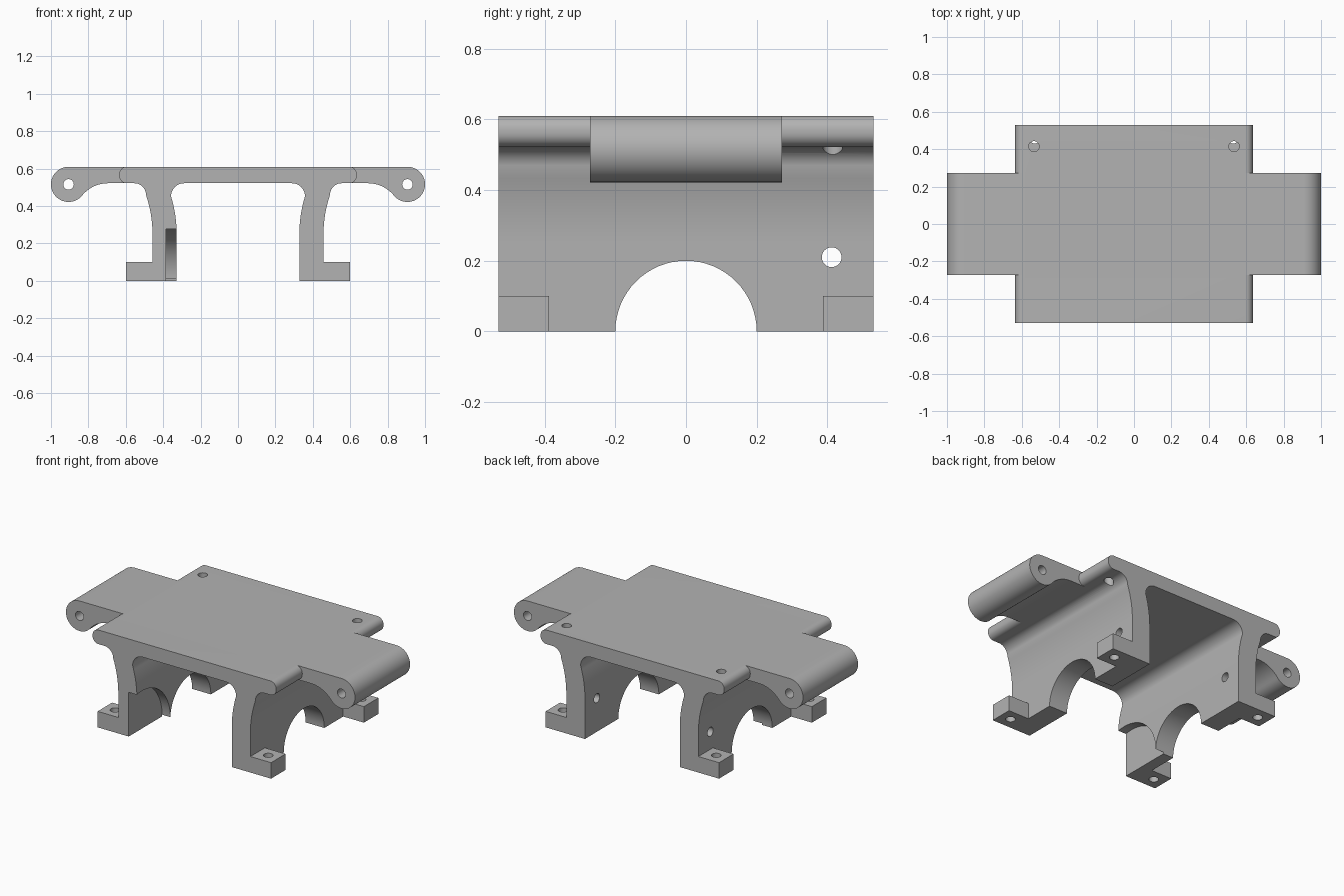
import bpy
import bmesh
from math import pi, sin, cos, sqrt, atan2, radians
from mathutils import Matrix

if "Cube" in bpy.data.objects:
    bpy.data.objects.remove(bpy.data.objects["Cube"], do_unlink=True)

TOP, UNDER = 0.61, 0.522          # deck surfaces
HALF_DEPTH, WING_DEPTH = 0.53, 0.272
HOLE = 0.028

grey = bpy.data.materials.new("plain grey")
grey.use_nodes = True
colour = (0.45, 0.45, 0.45, 1)
grey.diffuse_color = colour
grey.node_tree.nodes["Principled BSDF"].inputs["Base Color"].default_value = colour


def finish(name, bm):
    bmesh.ops.recalc_face_normals(bm, faces=bm.faces)
    mesh = bpy.data.meshes.new(name)
    bm.to_mesh(mesh)
    bm.free()
    mesh.materials.append(grey)
    obj = bpy.data.objects.new(name, mesh)
    bpy.context.collection.objects.link(obj)
    return obj


def extrude_profile(name, points, half_depth):
    """Extrude an XZ outline symmetrically along y."""
    bm = bmesh.new()
    face = bm.faces.new([bm.verts.new((x, -half_depth, z)) for x, z in points])
    new = bmesh.ops.extrude_face_region(bm, geom=[face])["geom"]
    verts = [v for v in new if isinstance(v, bmesh.types.BMVert)]
    bmesh.ops.translate(bm, verts=verts, vec=(0, 2 * half_depth, 0))
    return finish(name, bm)


def box(name, low, high):
    bm = bmesh.new()
    bmesh.ops.create_cube(bm, size=1)
    for v in bm.verts:
        v.co = [l + (c + 0.5) * (h - l) for c, l, h in zip(v.co, low, high)]
    return finish(name, bm)


def rod(name, centre, radius, length, axis, sides=32):
    bm = bmesh.new()
    bmesh.ops.create_cone(bm, cap_ends=True, segments=sides, radius1=radius,
                          radius2=radius, depth=length)
    turn = {"x": Matrix.Rotation(pi / 2, 4, "Y"),
            "y": Matrix.Rotation(pi / 2, 4, "X"), "z": Matrix()}[axis]
    bm.transform(Matrix.Translation(centre) @ turn)
    return finish(name, bm)


def arc(cx, cz, r, start, end, steps=10):
    angles = [start + (end - start) * i / steps for i in range(steps + 1)]
    return [(cx + r * cos(a), cz + r * sin(a)) for a in angles]


def combine(body, tool, operation):
    mod = body.modifiers.new("join", "BOOLEAN")
    mod.operation, mod.solver, mod.object = operation, "EXACT", tool
    bpy.context.view_layer.objects.active = body
    bpy.ops.object.modifier_apply(modifier=mod.name)
    bpy.data.objects.remove(tool, do_unlink=True)


# Deck and flared walls as one mirrored cross-section, from inside to outside
flare = [i / 8 for i in range(9)]
half = arc(0.288, UNDER - 0.07, 0.07, pi / 2, 0)
half += [(0.328 + 0.030 * (1 - t) ** 2, 0.25 + 0.202 * (1 - t)) for t in flare[1:]]
half += [(0.328, 0), (0.457, 0)]
half += [(0.457 + 0.035 * t ** 2, 0.25 + 0.21 * t) for t in flare]
half += arc(0.554, UNDER - 0.062, 0.062, pi, pi / 2)[1:]
half += arc(0.595, UNDER + 0.04, 0.04, -pi / 2, 0, 8)
half += arc(0.595, TOP - 0.04, 0.04, 0, pi / 2, 8)
outline = half + [(-x, z) for x, z in reversed(half)]
bracket = extrude_profile("bracket_body", outline, HALF_DEPTH)

# Hinge wings, with a round barrel blended into the deck underside
hinge_r, blend_r = 0.094, 0.18
hinge_x, hinge_z = 1 - hinge_r, TOP - hinge_r
drop = hinge_z - (UNDER - blend_r)
blend_x = hinge_x - sqrt((hinge_r + blend_r) ** 2 - drop ** 2)
meet = atan2(drop, hinge_x - blend_x)
wing = [(0.58, TOP), (0.58, UNDER)]
wing += arc(blend_x, UNDER - blend_r, blend_r, pi / 2, meet, 12)
wing += arc(hinge_x, hinge_z, hinge_r, meet - pi, pi / 2, 32)[1:]

for side in (-1, 1):
    combine(bracket, extrude_profile("wing", [(side * x, z) for x, z in wing],
                                     WING_DEPTH), "UNION")
    # Mounting feet
    for end in (-1, 1):
        xs = sorted((side * 0.44, side * 0.6))
        ys = sorted((end * 0.387, end * HALF_DEPTH))
        combine(bracket, box("foot", (xs[0], ys[0], 0), (xs[1], ys[1], 0.1)), "UNION")

# Arch through both walls, and the round clearance in one inner wall
combine(bracket, rod("arch", (0, 0, 0), 0.2, 1.5, "x", 64), "DIFFERENCE")
combine(bracket, rod("clearance", (-0.285, -0.48, 0), 0.281, 0.2, "x", 64), "DIFFERENCE")

# Cross hole through the walls
combine(bracket, rod("wall_hole", (0, 0.412, 0.21), HOLE, 1.5, "x"), "DIFFERENCE")

# Hinge, deck and foot holes
for side in (-1, 1):
    combine(bracket, rod("hinge_hole", (side * hinge_x, 0, hinge_z), HOLE, 1, "y"),
            "DIFFERENCE")
    combine(bracket, rod("deck_hole", (side * 0.535, 0.415, 0.57), HOLE, 0.2, "z"),
            "DIFFERENCE")
    for end in (-1, 1):
        combine(bracket, rod("foot_hole", (side * 0.53, end * 0.458, 0.05), HOLE, 0.2, "z"),
                "DIFFERENCE")

bracket.select_set(True)
bpy.context.view_layer.objects.active = bracket
bpy.ops.object.shade_smooth_by_angle(angle=radians(30))
